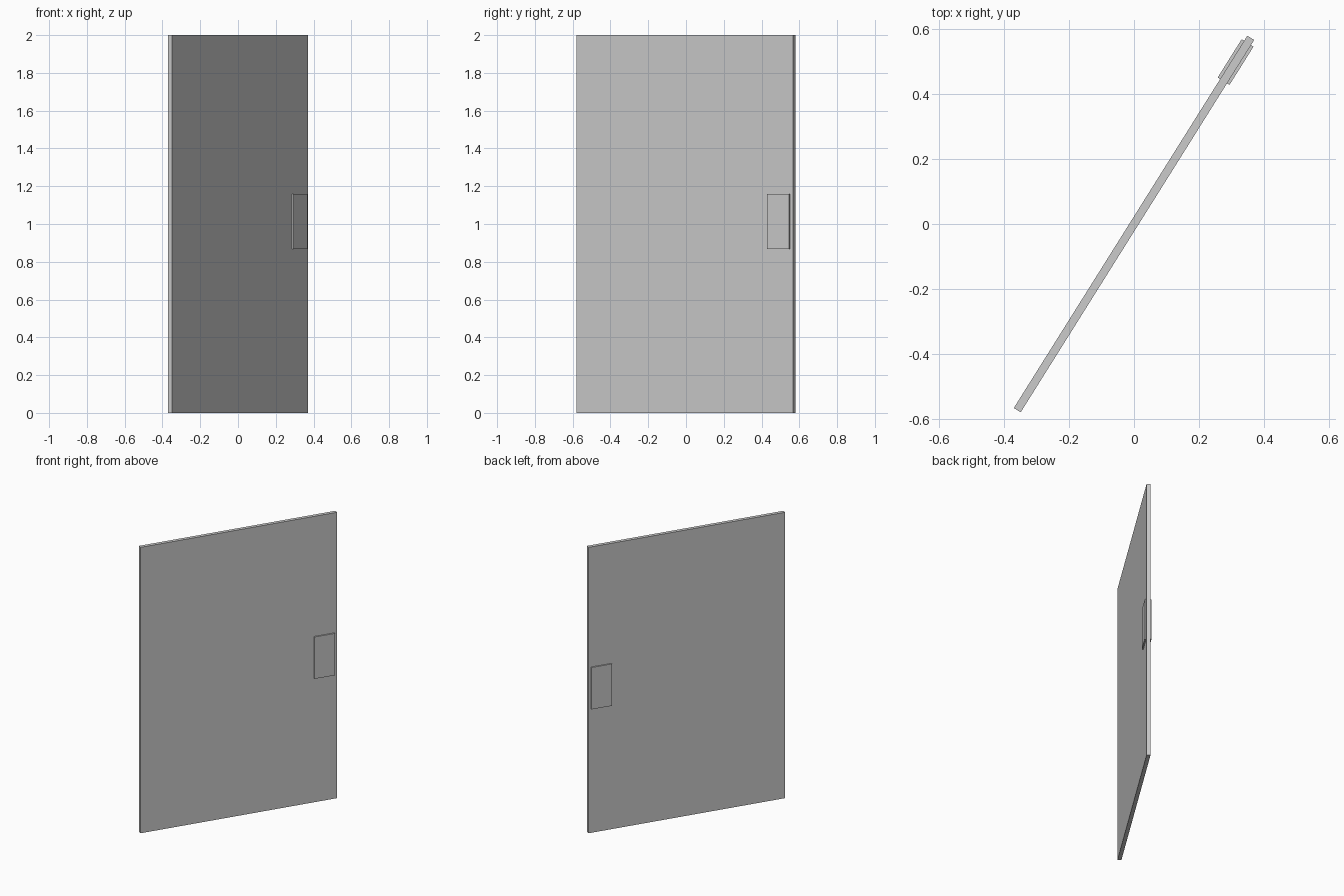
import bpy
from math import radians
from mathutils import Matrix

if "Cube" in bpy.data.objects:
    bpy.data.objects.remove(bpy.data.objects["Cube"])

# The whole door stands turned about the vertical axis
TURN = Matrix.Rotation(radians(57.9), 4, 'Z')


def box(name, lo, hi):
    """Box given by its corners in the door's own (along, across, up) frame."""
    size = [h - l for l, h in zip(lo, hi)]
    mid = [(h + l) / 2 for l, h in zip(lo, hi)]
    bpy.ops.mesh.primitive_cube_add(size=1)
    ob = bpy.context.object
    ob.name = name
    ob.data.transform(TURN @ Matrix.Translation(mid) @ Matrix.Diagonal((*size, 1)))
    return ob


# Door leaf
LENGTH, HALF = 1.353, 0.0125
box("door_panel", (-LENGTH / 2, -HALF, 0), (LENGTH / 2, HALF, 2))

# Push plate on each face, near the free edge
for name, side in (("front_push_plate", -1), ("back_push_plate", 1)):
    a, b = sorted((side * HALF, side * 0.0215))
    box(name, (0.519, a, 0.867), (0.658, b, 1.16))
